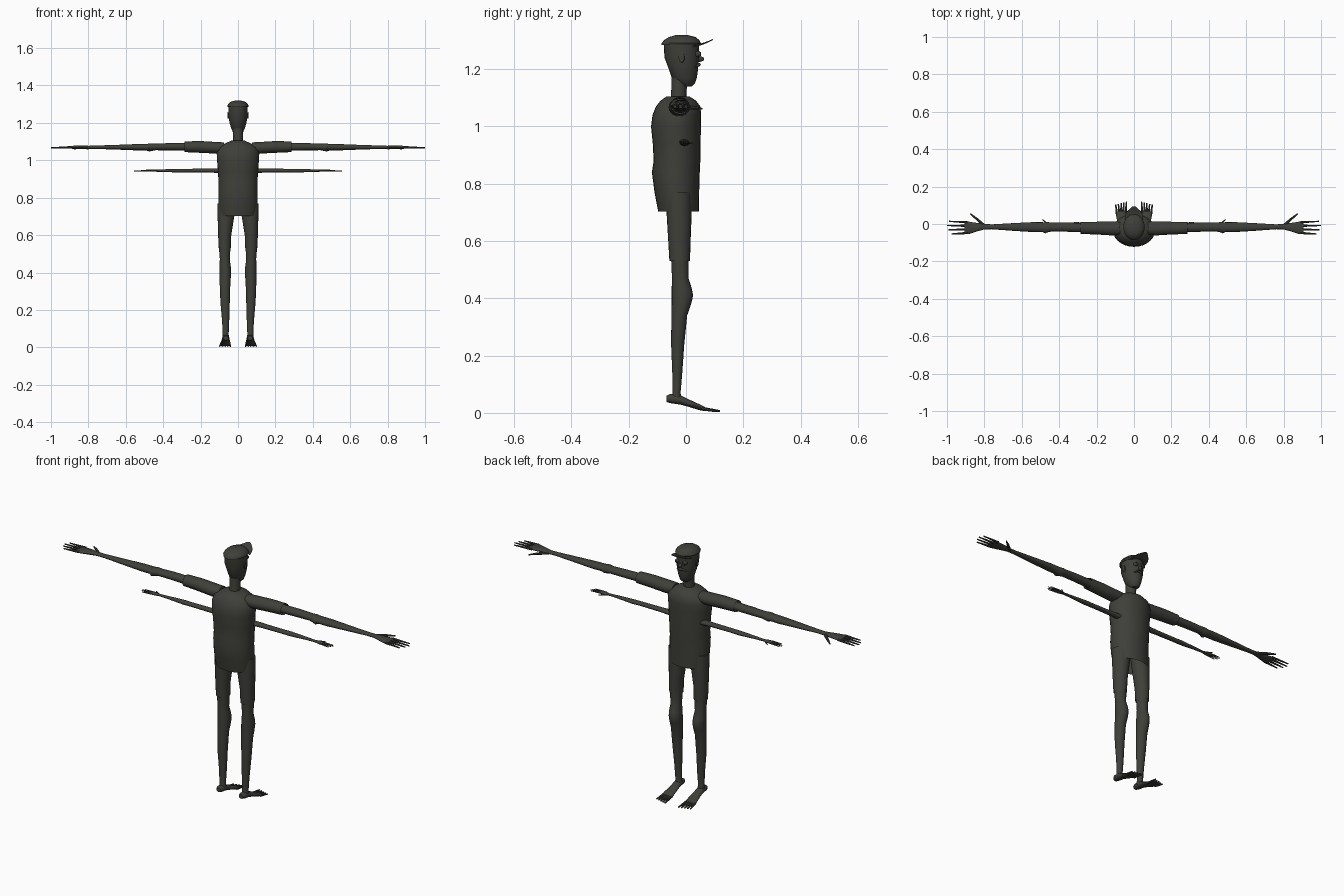
import bpy, bmesh, math
from mathutils import Vector

mat = bpy.data.materials.new("dark olive grey")
mat.diffuse_color = (0.05, 0.05, 0.042, 1)


def finish(name, bm, mirror):
    bmesh.ops.recalc_face_normals(bm, faces=bm.faces[:])
    me = bpy.data.meshes.new(name)
    bm.to_mesh(me)
    bm.free()
    me.materials.append(mat)
    ob = bpy.data.objects.new(name, me)
    bpy.context.collection.objects.link(ob)
    if mirror:
        ob.modifiers.new("mirror", 'MIRROR').use_axis[0] = True
    bpy.ops.object.select_all(action='DESELECT')
    ob.select_set(True)
    bpy.context.view_layer.objects.active = ob
    bpy.ops.object.shade_smooth_by_angle(angle=math.radians(40))
    return ob


def add_loft(bm, axis, secs, n, caps=(True, True)):
    """Elliptical rings along an axis: (position, lo1, hi1, lo2, hi2) per ring."""
    rings = []
    for p, a0, a1, b0, b1 in secs:
        ring = []
        for i in range(n):
            t = 2 * math.pi * i / n
            a = (a0 + a1) / 2 + (a1 - a0) / 2 * math.cos(t)
            b = (b0 + b1) / 2 + (b1 - b0) / 2 * math.sin(t)
            co = {'x': (p, a, b), 'y': (a, p, b), 'z': (a, b, p)}[axis]
            ring.append(bm.verts.new(co))
        rings.append(ring)
    for r, s in zip(rings, rings[1:]):
        for i in range(n):
            bm.faces.new((r[i], r[(i + 1) % n], s[(i + 1) % n], s[i]))
    for ring, on in ((rings[0], caps[0]), (rings[-1], caps[1])):
        if on:
            bm.faces.new(ring)


def loft(name, axis, secs, n=20, mirror=False, caps=(True, True)):
    bm = bmesh.new()
    add_loft(bm, axis, secs, n, caps)
    return finish(name, bm, mirror)


def digits(name, segs, n=8):
    """Tapered fingers or toes: (start, end, start radius, end radius)."""
    bm = bmesh.new()
    for p, q, r0, r1 in segs:
        p, q = Vector(p), Vector(q)
        d = q - p
        g = bmesh.ops.create_cone(bm, cap_ends=True, segments=n, radius1=r0,
                                  radius2=r1, depth=d.length)
        rot = Vector((0, 0, 1)).rotation_difference(d).to_matrix()
        for v in g['verts']:
            v.co = rot @ v.co + (p + q) / 2
    finish(name, bm, True)


# shirt, open at the hem
loft("shirt", 'z', [
    (0.703, -.098, .098, -.097, .045), (0.77, -.104, .104, -.110, .046),
    (0.84, -.104, .104, -.119, .048), (0.88, -.104, .104, -.113, .050),
    (0.94, -.107, .107, -.116, .051), (1.00, -.112, .112, -.122, .052),
    (1.04, -.114, .114, -.117, .053), (1.07, -.102, .102, -.105, .050),
    (1.09, -.070, .070, -.089, .035), (1.105, -.036, .036, -.068, .012)],
    28, caps=(False, True))

# neck and head
loft("neck", 'z', [(1.07, -.030, .030, -.056, .000), (1.11, -.026, .026, -.052, .001),
                   (1.18, -.027, .027, -.050, .006)])
loft("head", 'z', [
    (1.140, -.016, .016, -.015, .020), (1.15, -.027, .027, -.032, .031),
    (1.17, -.036, .036, -.050, .038), (1.20, -.045, .045, -.060, .042),
    (1.24, -.052, .052, -.075, .046), (1.29, -.052, .052, -.078, .046)], 24)
# cap with upturned brim
loft("cap", 'z', [
    (1.284, -.054, .054, -.086, .050), (1.291, -.057, .057, -.085, .052),
    (1.302, -.052, .052, -.076, .046), (1.312, -.040, .040, -.060, .034),
    (1.319, -.018, .018, -.036, .006)], 28)
bm = bmesh.new()
rows = []
for k in range(5):
    y = .035 + .060 * k / 4
    w = .050 * math.sqrt(1 - (k / 4.4) ** 2)
    rows.append([[bm.verts.new((w * u, y - .012 * u * u,
                                1.283 + .019 * (k / 4) ** 1.5 - .006 * u * u + dz))
                  for u in (-1, -.5, 0, .5, 1)] for dz in (0, .004)])
for side in (0, 1):
    for r, s in zip(rows, rows[1:]):
        for i in range(4):
            bm.faces.new((r[side][i], r[side][i + 1], s[side][i + 1], s[side][i]))
for r in (rows[0], rows[-1]):
    for i in range(4):
        bm.faces.new((r[0][i], r[0][i + 1], r[1][i + 1], r[1][i]))
for r, s in zip(rows, rows[1:]):
    for i in (0, 4):
        bm.faces.new((r[0][i], s[0][i], s[1][i], r[1][i]))
finish("cap_brim", bm, False)

# face details
loft("nose", 'y', [(.035, -.010, .010, 1.222, 1.250), (.055, -.008, .008, 1.227, 1.244),
                   (.063, -.004, .004, 1.231, 1.240)], 12)
loft("moustache", 'x', [(-.028, .030, .038, 1.206, 1.210), (-.012, .036, .052, 1.210, 1.222),
                        (.012, .036, .052, 1.210, 1.222), (.028, .030, .038, 1.206, 1.210)], 10)
loft("eye", 'y', [(.030, .010, .032, 1.242, 1.264), (.046, .010, .032, 1.242, 1.264),
                  (.052, .015, .027, 1.247, 1.259)], 14, True)
loft("ear", 'x', [(.045, -.024, -.004, 1.222, 1.255), (.056, -.026, -.006, 1.224, 1.258)], 12, True)

# shorts and bare legs
loft("shorts", 'z', [
    (0.53, .038, .104, -.058, .014), (0.60, .036, .106, -.062, .016),
    (0.70, .020, .109, -.068, .020), (0.77, .010, .110, -.070, .020)], 20, True,
    caps=(False, True))
loft("leg", 'z', [
    (0.045, .045, .083, -.050, -.014), (0.07, .050, .082, -.047, -.019),
    (0.14, .047, .085, -.048, -.013), (0.24, .044, .094, -.052, -.006),
    (0.34, .041, .098, -.051, .004), (0.38, .038, .099, -.050, .018),
    (0.41, .037, .100, -.050, .025), (0.435, .039, .100, -.050, .020),
    (0.47, .044, .097, -.049, .009), (0.52, .041, .101, -.051, .009),
    (0.68, .032, .104, -.060, .014)], 20, True)

# feet with toes
loft("foot", 'y', [
    (-.068, .052, .078, .038, .060), (-.055, .047, .085, .034, .066),
    (-.020, .046, .086, .029, .062), (.010, .043, .089, .021, .047),
    (.045, .039, .096, .010, .031), (.066, .041, .097, .006, .021)], 16, True)
digits("toes", [((.045 + .0115 * i, .055, .015), (.040 + .0145 * i, .119 - .004 * i, .006),
                 .0068, .0035) for i in range(5)])

# sleeves and main arms
loft("sleeve", 'x', [
    (.075, -.058, .012, 1.040, 1.096), (.12, -.061, .014, 1.036, 1.098),
    (.20, -.056, .012, 1.040, 1.103), (.285, -.053, .012, 1.044, 1.101)], 20, True,
    caps=(True, False))
loft("arm", 'x', [
    (.10, -.045, .005, 1.048, 1.095), (.30, -.043, .006, 1.052, 1.093),
    (.37, -.041, .008, 1.053, 1.092), (.44, -.040, .008, 1.054, 1.089),
    (.46, -.044, .010, 1.050, 1.091), (.475, -.050, .010, 1.047, 1.089),
    (.49, -.043, .008, 1.053, 1.088), (.54, -.043, .010, 1.053, 1.087),
    (.64, -.037, .005, 1.057, 1.083), (.76, -.028, -.002, 1.061, 1.079),
    (.82, -.030, .002, 1.062, 1.077)], 16, True)
loft("hand", 'x', [
    (.80, -.029, .000, 1.062, 1.078), (.84, -.040, .006, 1.060, 1.080),
    (.88, -.053, .012, 1.061, 1.078), (.905, -.055, .013, 1.063, 1.076)], 14, True)
digits("fingers", [((.89, -.048 + .019 * i, 1.070), (e, -.053 + .0225 * i, 1.067), .0065, .003)
                   for i, e in enumerate((.975, .993, 1.0, .988))]
       + [((.80, -.010, 1.068), (.842, .028, 1.066), .009, .0065),
          ((.842, .028, 1.066), (.876, .056, 1.062), .0065, .003)])

# slim second pair of arms
loft("lower_arm", 'x', [
    (.07, -.025, .013, .931, .957), (.15, -.021, .009, .934, .956),
    (.26, -.020, .008, .935, .955), (.31, -.020, .010, .934, .955),
    (.40, -.014, .004, .938, .952), (.45, -.012, .002, .939, .950),
    (.475, -.020, .008, .939, .951), (.50, -.023, .011, .940, .949)], 14, True)
digits("lower_fingers", [((.49, -.018 + .008 * i, .945), (e, -.022 + .0105 * i, .943),
                          .0036, .0018) for i, e in enumerate((.54, .55, .555, .548))]
       + [((.455, -.004, .944), (.49, .024, .942), .005, .002)])
